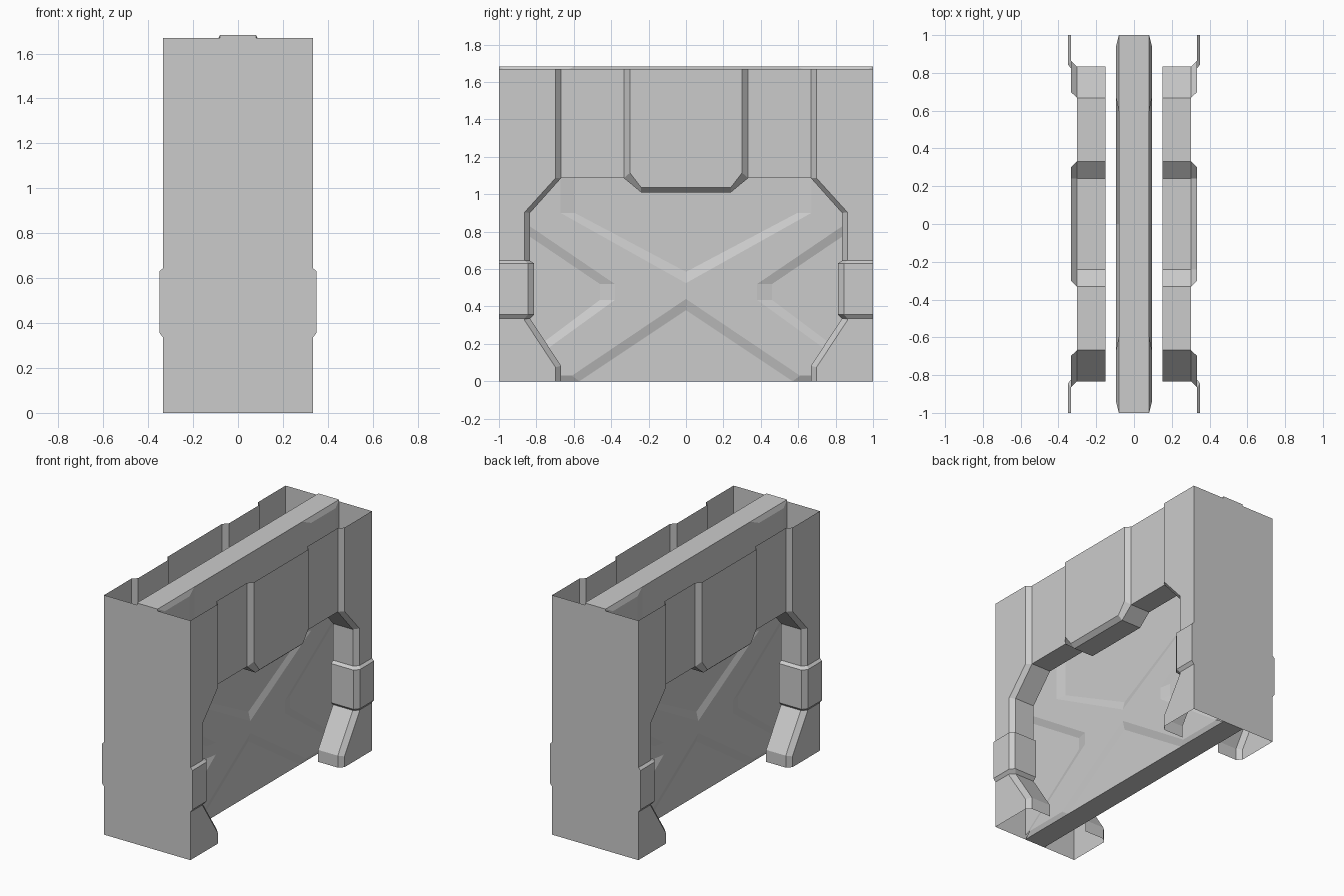
import bpy, bmesh
from mathutils import Vector

if "Cube" in bpy.data.objects:
    bpy.data.objects.remove(bpy.data.objects["Cube"])


def part(name, faces, focus=(3, 0, 0.5)):
    """Sheet part built in the +x +y quarter, faces turned to focus, mirrored twice."""
    bm = bmesh.new()
    for pts in faces:
        bm.faces.new([bm.verts.new(p) for p in pts])
    bmesh.ops.remove_doubles(bm, verts=bm.verts, dist=0.0005)
    for f in bm.faces:
        f.normal_update()
        if f.normal.dot(Vector(focus) - f.calc_center_median()) < 0:
            f.normal_flip()
    mesh = bpy.data.meshes.new(name)
    bm.to_mesh(mesh)
    bm.free()
    ob = bpy.data.objects.new(name, mesh)
    bpy.context.collection.objects.link(ob)
    mod = ob.modifiers.new("Mirror", 'MIRROR')
    mod.use_axis = (True, True, False)
    mod.merge_threshold = 0.0005
    return ob


def at(x, path):
    return [(x, y, z) for y, z in path]


def strip(a, b):
    """Quads joining two point rows of equal length."""
    return [[a[i], a[i + 1], b[i + 1], b[i]] for i in range(len(a) - 1)]


TOP = 1.67
FACE, STEP, DEEP = 0.333, 0.302, 0.15    # depth of frame, upper panel, recess

# End frame: outer plate, bevelled edge and the deep side of the opening
outer = [(0.698, TOP), (0.698, 1.086), (0.863, 0.904),
         (0.863, 0.326), (0.698, 0.075), (0.698, 0)]
inner = [(0.668, TOP), (0.668, 1.086), (0.834, 0.9),
         (0.834, 0.336), (0.668, 0.083), (0.668, 0)]
part("end_frame",
     [at(FACE, outer + [(1, 0), (1, TOP)])]
     + strip(at(FACE, outer), at(STEP, inner))
     + strip(at(STEP, inner[1:]), at(DEEP, inner[1:])))

# End plate closing the wall at each end
part("end_plate", [[(0, 1, 0), (FACE, 1, 0), (FACE, 1, TOP), (0, 1, TOP)]],
     focus=(0, 5, 1))

# Upper panel with its underside
ledge = [(0, 1.01), (0.24, 1.01), (0.332, 1.086), (0.668, 1.086)]
part("upper_panel",
     [at(STEP, ledge[2:] + [(0.668, TOP), (0.332, TOP)])]
     + strip(at(STEP, ledge), at(DEEP, ledge)))

# Raised centre panel with bevelled rim
rim = [(0, 1.01), (0.24, 1.01), (0.332, 1.086), (0.332, TOP)]
plate = [(0, 1.037), (0.24, 1.037), (0.30, 1.115), (0.30, TOP)]
part("centre_panel",
     [at(FACE, plate + [(0, TOP)])] + strip(at(FACE, plate), at(STEP, rim)))

# Core slab standing in the middle, full height and length, with a raised
# cross on both faces; each row pairs the raised edge with its low edge
CORE, RAISED, HIGH = 0.08, 0.095, 1.683
upper_hi = [(0, 0.525), (0.67, 0.9), (0.67, 1.65), (0.94, 1.65)]
upper_lo = [(0, 0.585), (0.595, 0.9), (0.595, HIGH), (1, HIGH)]
side_hi = [(0.94, 0.9), (0.38, 0.52), (0.38, 0.435), (0.94, 0.03)]
side_lo = [(1, 0.885), (0.46, 0.52), (0.46, 0.435), (1, 0.03)]
lower_hi = [(0.94, 0.03), (0.61, 0.03), (0, 0.44)]
lower_lo = [(1, 0), (0.57, 0), (0, 0.38)]
crest = upper_hi + side_hi + lower_hi[1:]
low = upper_lo + side_lo
slopes = (strip(at(RAISED, upper_hi + side_hi), at(CORE, low))
          + strip(at(RAISED, lower_hi), at(CORE, lower_lo)))
part("core_slab",
     [at(RAISED, crest)] + slopes
     + [at(CORE, upper_lo[:3] + [(0, HIGH)]), at(CORE, side_lo),
        at(CORE, lower_lo[1:] + [(0, 0)])])
part("core_slab_top", [[(0, 0, HIGH), (CORE, 0, HIGH), (CORE, 1, HIGH), (0, 1, HIGH)]],
     focus=(0, 0, 5))
part("core_slab_base", [[(0, 0, 0), (CORE, 0, 0), (CORE, 1, 0), (0, 1, 0)]],
     focus=(0, 0, -5))
part("core_slab_end", [[(0, 1, TOP), (CORE, 1, TOP), (CORE, 1, HIGH), (0, 1, HIGH)]],
     focus=(0, 5, 1))

# Clamp wrapped round each frame edge
inside = [(0.333, 1), (0.333, 0.863), (0.302, 0.834), (0.15, 0.834)]
outside = [(0.35, 1), (0.35, 0.845), (0.324, 0.812), (0.15, 0.812)]
rings = [[(x, y, z) for x, y in prof] for prof, z in
         ((inside, 0.335), (outside, 0.357), (outside, 0.63), (inside, 0.645))]
part("clamp", [q for a, b in zip(rings, rings[1:]) for q in strip(a, b)])
part("clamp_end", [[r[0] for r in rings]], focus=(0.34, 5, 0.5))
